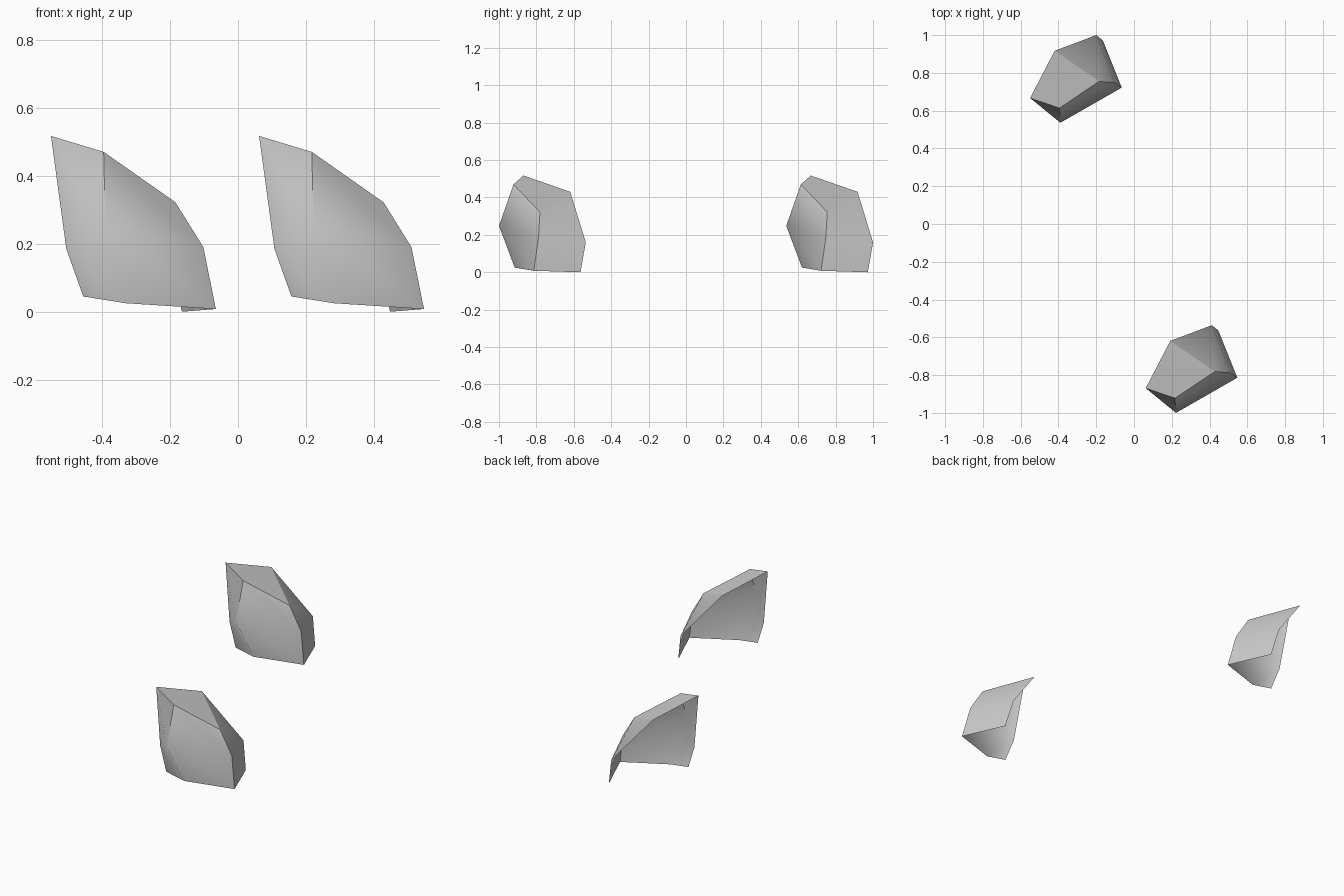
import bpy, bmesh

if "Cube" in bpy.data.objects:
    bpy.data.objects.remove(bpy.data.objects["Cube"])

# One flat grey for both shells
grey = bpy.data.materials.new("light_grey")
grey.diffuse_color = (0.6, 0.6, 0.6, 1)
grey.use_nodes = True
grey.node_tree.nodes["Principled BSDF"].inputs["Base Color"].default_value = grey.diffuse_color

# Side wall rings, top to bottom: left edge, front corner, right corner, back edge
RINGS = [
    [(-0.55, 0.667, 0.517), (-0.395, 0.614, 0.47), (-0.184, 0.755, 0.322), (-0.42, 0.917, 0.43)],
    [(-0.505, 0.64, 0.185), (-0.39, 0.536, 0.248), (-0.102, 0.748, 0.19), (-0.20, 1.0, 0.16)],
    [(-0.455, 0.627, 0.045), (-0.33, 0.62, 0.025), (-0.065, 0.722, 0.008), (-0.165, 0.972, 0.0)],
]


def shell(name, dx, dy):
    """Open faceted shell: capped on top, open at the back and bottom."""
    bm = bmesh.new()
    v = [[bm.verts.new((x + dx, y + dy, z)) for x, y, z in ring] for ring in RINGS]
    bm.faces.new(v[0])  # sloping top
    for r in range(2):  # flap, front panel, right panel
        for c in range(3):
            bm.faces.new((v[r][c], v[r + 1][c], v[r + 1][c + 1], v[r][c + 1]))
    for f in bm.faces:
        f.smooth = True
    # Creases around the top and down the two corners; the lower front one fades out
    creases = [(v[0][i], v[0][i + 1]) for i in range(3)]
    creases += [(v[0][1], v[1][1]), (v[0][2], v[1][2]), (v[1][2], v[2][2])]
    for a, b in creases:
        bm.edges.get((a, b)).smooth = False
    me = bpy.data.meshes.new(name)
    bm.to_mesh(me)
    bm.free()
    me.materials.append(grey)
    ob = bpy.data.objects.new(name, me)
    bpy.context.collection.objects.link(ob)
    return ob


shell("rear_shell", 0, 0)
shell("front_shell", 0.612, -1.536)
